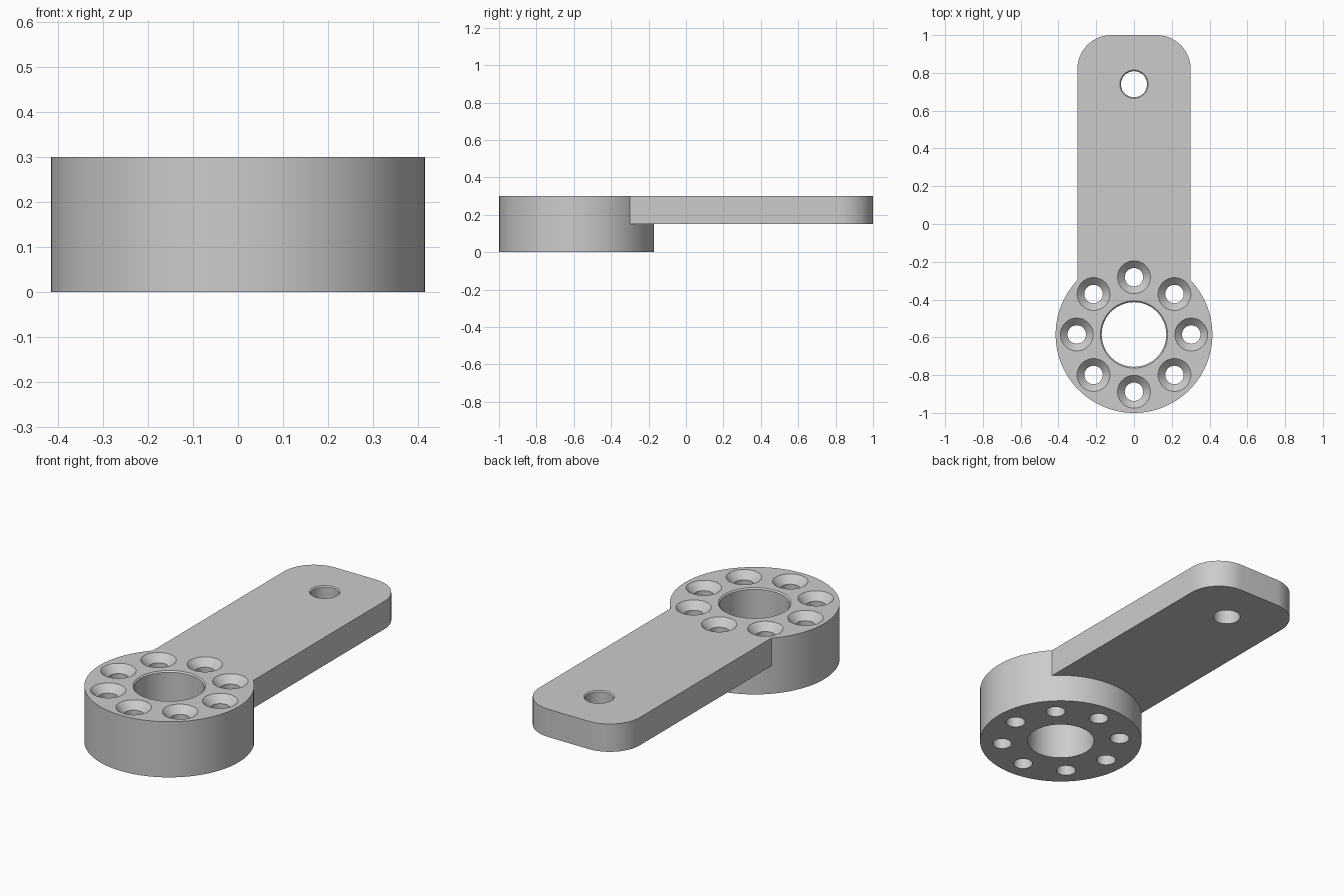
import bpy
import bmesh
from math import cos, sin, pi, radians

if "Cube" in bpy.data.objects:
    bpy.data.objects.remove(bpy.data.objects["Cube"])

THICK = 0.30
ARM_Z = 0.15
HUB_Y, HUB_R = -0.585, 0.415

metal = bpy.data.materials.new("light_grey_metal")
metal.use_nodes = True
grey = (0.6, 0.6, 0.6, 1)
metal.diffuse_color = grey
metal.node_tree.nodes["Principled BSDF"].inputs["Base Color"].default_value = grey


def make_object(name, bm):
    bmesh.ops.recalc_face_normals(bm, faces=bm.faces)
    mesh = bpy.data.meshes.new(name)
    bm.to_mesh(mesh)
    bm.free()
    mesh.materials.append(metal)
    obj = bpy.data.objects.new(name, mesh)
    bpy.context.collection.objects.link(obj)
    return obj


def turned(name, profile, x, y, sides):
    """Closed solid of revolution from (radius, z) pairs, bottom to top."""
    bm = bmesh.new()
    rings = [[bm.verts.new((x + r * cos(2 * pi * i / sides), y + r * sin(2 * pi * i / sides), z))
              for i in range(sides)] for r, z in profile]
    for low, high in zip(rings, rings[1:]):
        for i in range(sides):
            j = (i + 1) % sides
            bm.faces.new((low[i], low[j], high[j], high[i]))
    bm.faces.new(rings[0][::-1])
    bm.faces.new(rings[-1])
    return make_object(name, bm)


def boolean(target, other, operation):
    mod = target.modifiers.new(operation, "BOOLEAN")
    mod.operation = operation
    mod.solver = "EXACT"
    mod.object = other
    bpy.context.view_layer.objects.active = target
    bpy.ops.object.modifier_apply(modifier=mod.name)
    bpy.data.objects.remove(other)


def hole(x, y, radius, chamfer, sides):
    """Through hole with a 45 degree countersink at the top face."""
    margin = 0.02
    profile = [(radius, -margin), (radius, THICK - chamfer),
               (radius + chamfer, THICK), (radius + chamfer, THICK + margin)]
    boolean(bracket, turned("hole_cutter", profile, x, y, sides), "DIFFERENCE")


# Round hub
bracket = turned("bracket", [(HUB_R, 0), (HUB_R, THICK)], 0, HUB_Y, 96)

# Arm with rounded far corners, joined to the hub
half, corner, steps = 0.30, 0.18, 16
outline = [(-half, HUB_Y), (half, HUB_Y)]
for side, start in ((1, 0), (-1, pi / 2)):
    for i in range(steps + 1):
        a = start + i * pi / 2 / steps
        outline.append((side * (half - corner) + corner * cos(a), 1 - corner + corner * sin(a)))
bm = bmesh.new()
base = bm.faces.new([bm.verts.new((x, y, ARM_Z)) for x, y in outline])
top = bmesh.ops.extrude_face_region(bm, geom=[base], use_keep_orig=True)
bmesh.ops.translate(bm, vec=(0, 0, THICK - ARM_Z),
                    verts=[g for g in top["geom"] if isinstance(g, bmesh.types.BMVert)])
boolean(bracket, make_object("arm", bm), "UNION")

# Centre bore, arm hole and ring of countersunk screw holes
hole(0, HUB_Y, 0.171, 0.007, 64)
hole(0, 0.74, 0.069, 0.006, 48)
for k in range(8):
    a = k * pi / 4
    hole(0.303 * cos(a), HUB_Y + 0.303 * sin(a), 0.049, 0.038, 48)

bpy.ops.object.select_all(action="DESELECT")
bracket.select_set(True)
bpy.context.view_layer.objects.active = bracket
bpy.ops.object.shade_smooth_by_angle(angle=radians(30))
